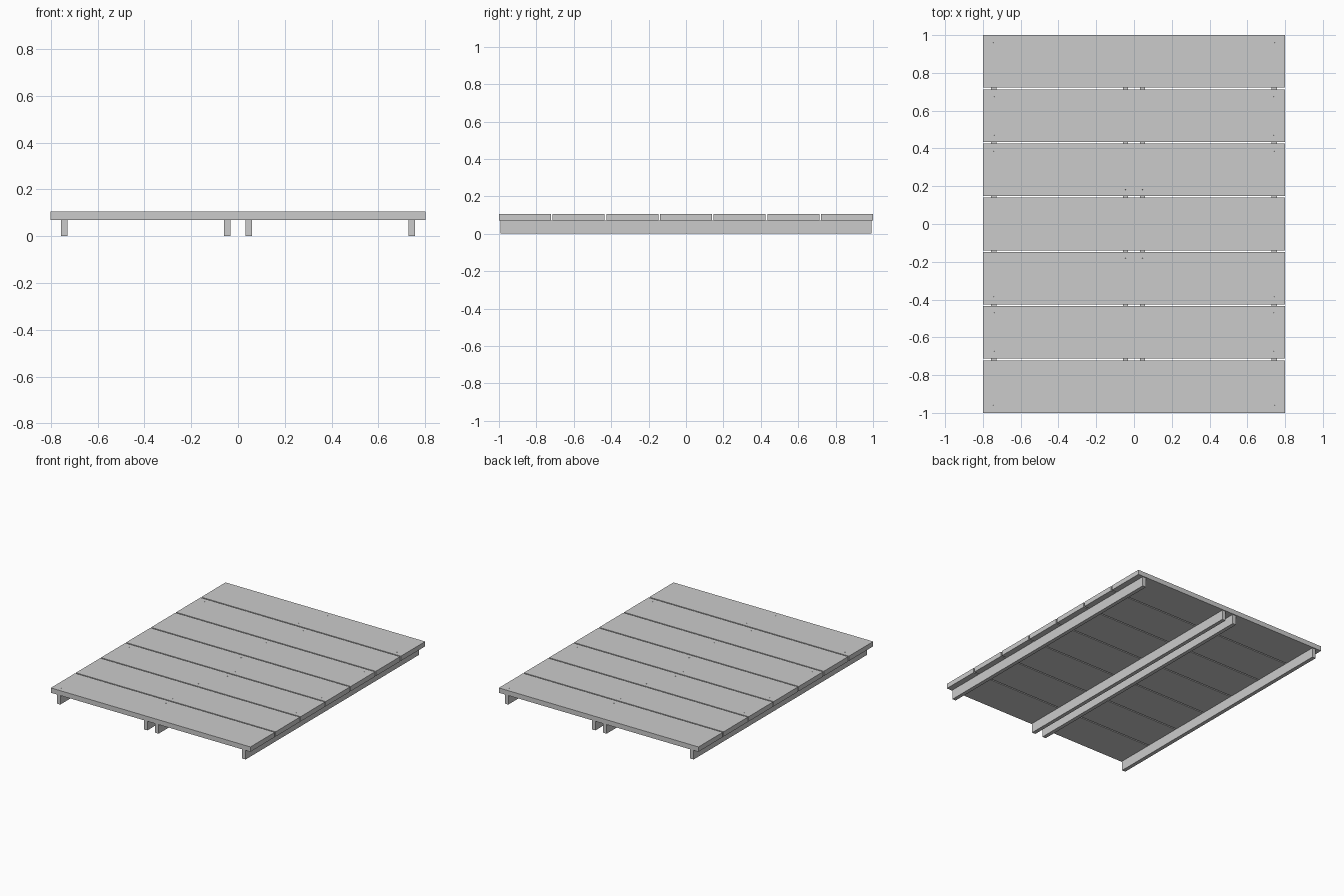
import bpy, bmesh
from mathutils import Matrix

if "Cube" in bpy.data.objects:
    bpy.data.objects.remove(bpy.data.objects["Cube"])

LENGTH, WIDTH = 2.0, 1.6
JOIST_H, TOP = 0.07, 0.105
PITCH, PLANK_W = 0.287, 0.278
JOIST_X = (-0.743, -0.045, 0.045, 0.743)


def finish(bm, name):
    mesh = bpy.data.meshes.new(name)
    bm.to_mesh(mesh)
    bm.free()
    obj = bpy.data.objects.new(name, mesh)
    bpy.context.collection.objects.link(obj)
    return obj


def box(name, x, y, z0, z1, sx, sy):
    bm = bmesh.new()
    bmesh.ops.create_cube(bm, size=1, matrix=Matrix.Translation((x, y, (z0 + z1) / 2))
                          @ Matrix.Diagonal((sx, sy, z1 - z0, 1)))
    return finish(bm, name)


# Supporting joists running front to back
for i, x in enumerate(JOIST_X):
    box(f"joist_{i + 1}", x, 0, 0, JOIST_H, 0.028, LENGTH - 0.014)

# Seven deck planks with narrow gaps, and screw heads over every joist
screws = bmesh.new()
for i in range(7):
    y = (i - 3) * PITCH
    box(f"plank_{i + 1}", 0, y, JOIST_H, TOP, WIDTH, PLANK_W)
    for x in JOIST_X:
        for dy in (-0.102, 0.102):
            bmesh.ops.create_cone(screws, cap_ends=True, segments=10,
                                  radius1=0.005, radius2=0.004, depth=0.004,
                                  matrix=Matrix.Translation((x, y + dy, TOP - 0.0014)))
finish(screws, "screw_heads")
